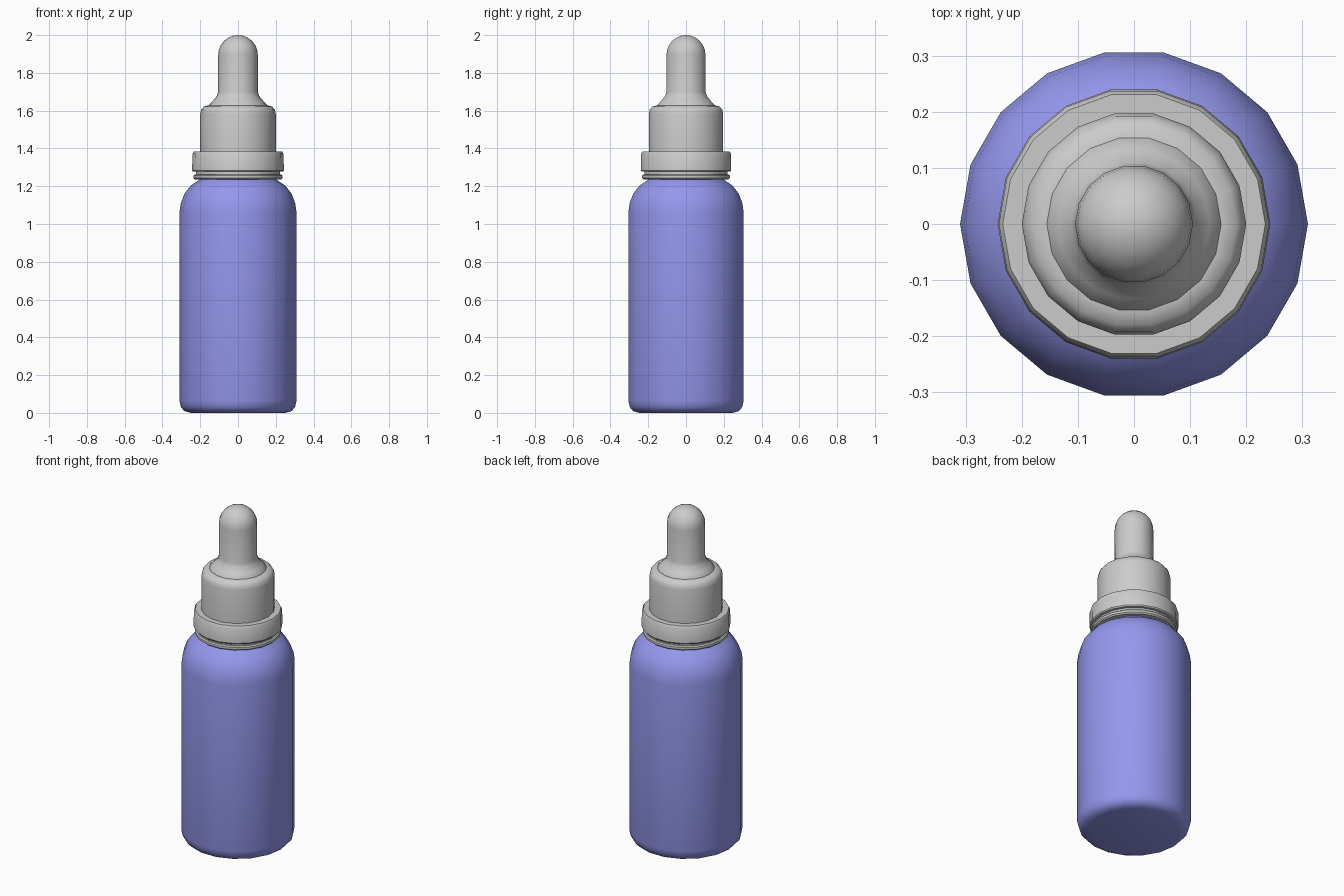
import bpy, bmesh, math

if "Cube" in bpy.data.objects:
    bpy.data.objects.remove(bpy.data.objects["Cube"])

SIDES = 18


def lathe(name, profile, color=None, angle=35):
    """Revolve (radius, z) points around z; radius 0 makes a pole."""
    bm = bmesh.new()
    rings = []
    for r, z in profile:
        if r == 0:
            rings.append([bm.verts.new((0, 0, z))] * SIDES)
        else:
            rings.append([bm.verts.new((r * math.cos(2 * math.pi * i / SIDES),
                                        r * math.sin(2 * math.pi * i / SIDES), z))
                          for i in range(SIDES)])
    for low, high in zip(rings, rings[1:]):
        for i in range(SIDES):
            j = (i + 1) % SIDES
            loop = dict.fromkeys((low[i], low[j], high[j], high[i]))
            bm.faces.new(list(loop))
    bmesh.ops.recalc_face_normals(bm, faces=bm.faces)
    mesh = bpy.data.meshes.new(name)
    bm.to_mesh(mesh)
    bm.free()
    obj = bpy.data.objects.new(name, mesh)
    bpy.context.collection.objects.link(obj)
    if color:
        mat = bpy.data.materials.new(name + "_material")
        mat.diffuse_color = color
        mat.use_nodes = True
        mat.node_tree.nodes["Principled BSDF"].inputs["Base Color"].default_value = mat.diffuse_color
        mesh.materials.append(mat)
    bpy.ops.object.select_all(action='DESELECT')
    obj.select_set(True)
    bpy.context.view_layer.objects.active = obj
    bpy.ops.object.shade_smooth_by_angle(angle=math.radians(angle))
    return obj


# Bottle body with rounded base, shoulder and a hidden neck
lathe("bottle", [(0, 0), (0.25, 0), (0.283, 0.009), (0.302, 0.03), (0.31, 0.065),
                 (0.31, 1.06), (0.303, 1.11), (0.284, 1.16), (0.25, 1.204),
                 (0.2, 1.237), (0.19, 1.245), (0.19, 1.33), (0, 1.33)],
      (0.30, 0.31, 0.85, 1))

# Tamper ring under the collar
lathe("tamper_ring", [(0.195, 1.236), (0.228, 1.236), (0.236, 1.243), (0.236, 1.256),
                      (0.230, 1.262), (0.195, 1.262)])

# Collar and its inner core, visible through the gap
lathe("collar_core", [(0, 1.25), (0.222, 1.25), (0.222, 1.29), (0, 1.29)])
lathe("collar", [(0, 1.277), (0.238, 1.277), (0.243, 1.284), (0.241, 1.372),
                 (0.234, 1.384), (0.19, 1.384)])

# Cap above the collar
lathe("cap", [(0.2, 1.37), (0.2, 1.583), (0.195, 1.605), (0.182, 1.621),
              (0.157, 1.628), (0, 1.628)], angle=45)

# Rubber bulb with flared base and domed tip
R, DOME = 0.105, 1.895
dome = [(R * math.cos(math.radians(a)), DOME + R * math.sin(math.radians(a)))
        for a in range(0, 90, 15)]
lathe("dropper_bulb", [(0.157, 1.62), (0.155, 1.63), (0.135, 1.65), (0.112, 1.678),
                       (R, 1.70)] + dome + [(0, 2.0)], angle=60)
